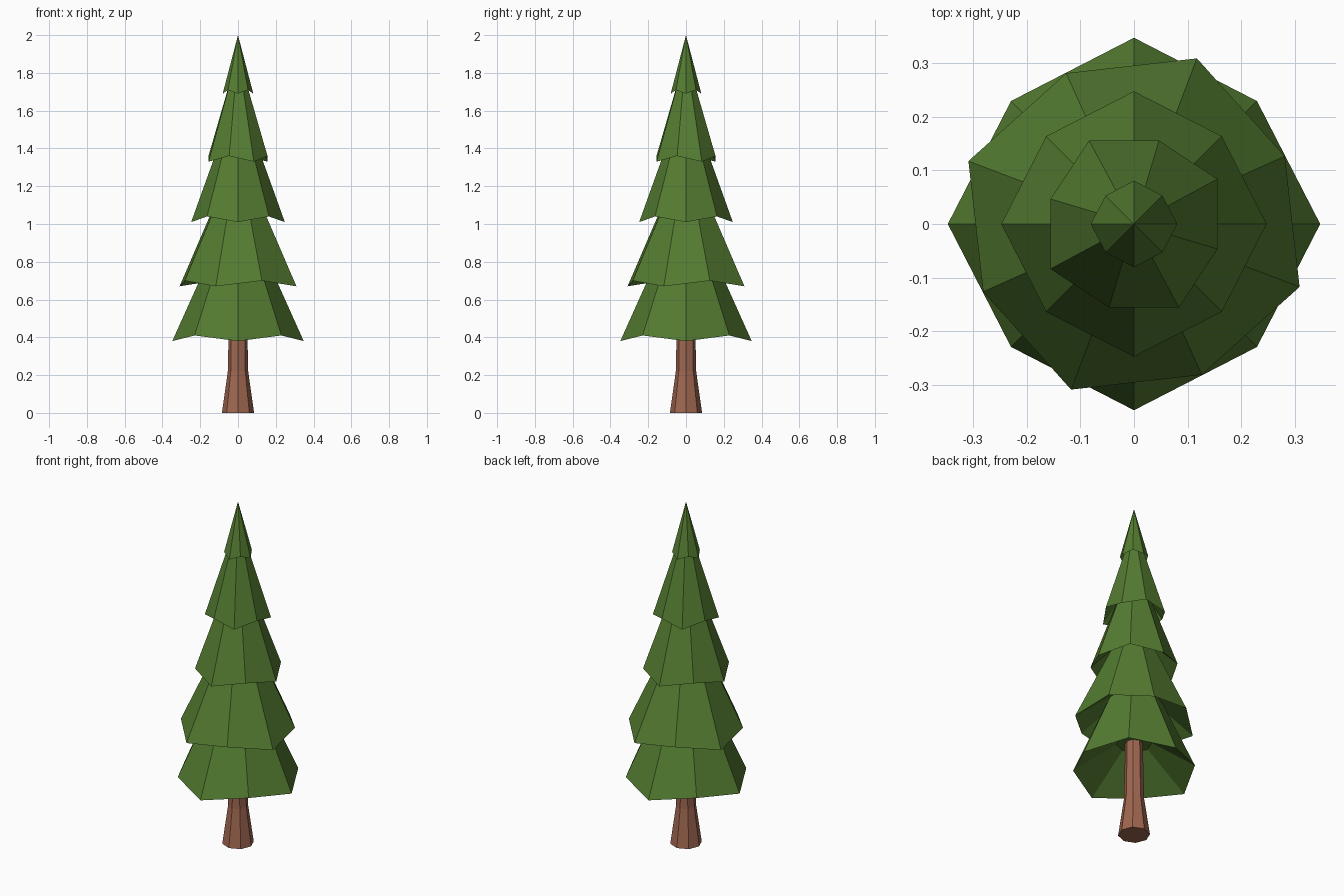
import bpy, bmesh, math

if "Cube" in bpy.data.objects:
    bpy.data.objects.remove(bpy.data.objects["Cube"])

def material(name, rgb):
    m = bpy.data.materials.new(name)
    m.diffuse_color = (*rgb, 1)
    m.use_nodes = True
    m.node_tree.nodes["Principled BSDF"].inputs["Base Color"].default_value = m.diffuse_color
    return m

GREEN = material("pine green", (0.089, 0.202, 0.031))
BROWN = material("bark brown", (0.345, 0.135, 0.08))
SIDES = 8

def ring(bm, long_r, short_r, long_z, short_z, turn):
    """Eight points alternating between a long and a short corner."""
    out = []
    for i in range(SIDES):
        a = math.radians(turn) + math.tau * i / SIDES
        r, z = (short_r, short_z) if i % 2 else (long_r, long_z)
        out.append(bm.verts.new((r * math.cos(a), r * math.sin(a), z)))
    return out

def loft(name, mat, rings, turn, apex=None):
    """Join stacked rings with flat faces and close both ends."""
    bm = bmesh.new()
    loops = [ring(bm, *r, turn) for r in rings]
    for lo, hi in zip(loops, loops[1:]):
        for i in range(SIDES):
            j = (i + 1) % SIDES
            bm.faces.new((lo[i], lo[j], hi[j], hi[i]))
    bm.faces.new(loops[0][::-1])
    if apex is None:
        bm.faces.new(loops[-1])
    else:
        tip = bm.verts.new((0, 0, apex))
        for i in range(SIDES):
            bm.faces.new((loops[-1][i], loops[-1][(i + 1) % SIDES], tip))
    bmesh.ops.recalc_face_normals(bm, faces=bm.faces)
    me = bpy.data.meshes.new(name)
    bm.to_mesh(me)
    bm.free()
    me.materials.append(mat)
    bpy.context.collection.objects.link(bpy.data.objects.new(name, me))

# Trunk with flared foot
loft("trunk", BROWN, [(r, r, z, z) for r, z in
                      ((0.085, 0), (0.054, 0.22), (0.046, 0.6))], 0)

# Branch tiers: rim radius, short corner radius, rim z, top radius, top z, turn
tiers = [(0.348, 0.325, 0.38, 0.137, 0.85, 0),
         (0.331, 0.309, 0.67, 0.110, 1.15, 69.2),
         (0.248, 0.232, 1.01, 0.090, 1.45, 0),
         (0.177, 0.163, 1.33, 0.035, 1.79, 28.3)]
for n, (r, s, z, top_r, top_z, turn) in enumerate(tiers, 1):
    hollow = (0.27 * r, 0.27 * r, z + 0.18, z + 0.18)
    loft(f"branch_tier_{n}", GREEN,
         [hollow, (r, s, z, z + 0.03),
          (top_r, top_r * 0.95, top_z, top_z)], turn)

# Pointed tip
loft("tree_tip", GREEN, [(0.03, 0.03, 1.77, 1.77),
                         (0.081, 0.075, 1.69, 1.71)], 0, apex=2.0)
